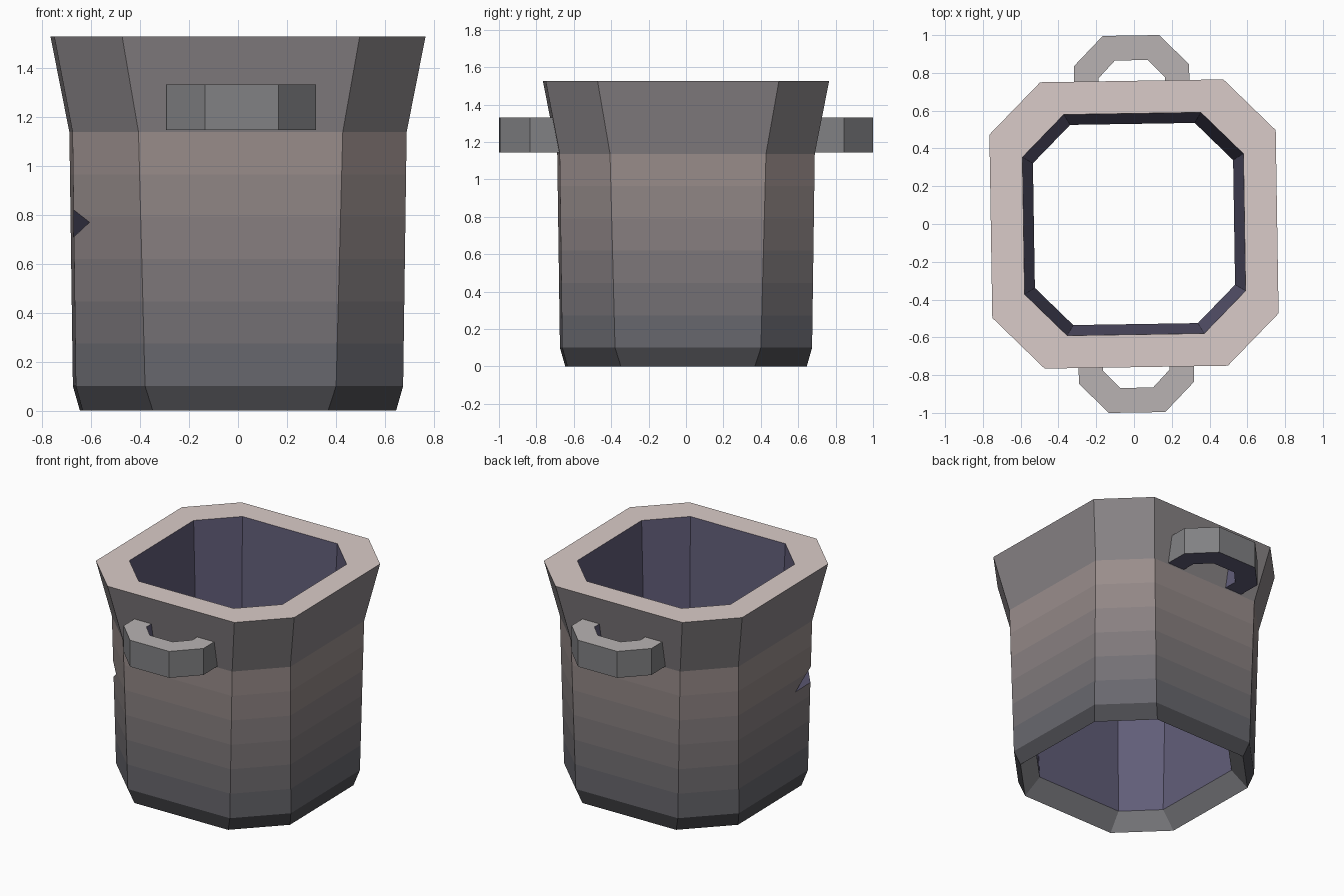
import bpy, bmesh, math
from mathutils import Matrix, Vector

if "Cube" in bpy.data.objects:
    bpy.data.objects.remove(bpy.data.objects["Cube"])

TURN = Matrix.Rotation(math.radians(0.9), 4, 'Z')  # slight twist of the whole pot


def material(name, rgb):
    mat = bpy.data.materials.new(name)
    mat.diffuse_color = (*rgb, 1)
    mat.use_nodes = True
    mat.node_tree.nodes["Principled BSDF"].inputs["Base Color"].default_value = mat.diffuse_color
    return mat


def finish(bm, name, mats, matrix=TURN):
    bmesh.ops.recalc_face_normals(bm, faces=bm.faces[:])
    bm.transform(matrix)
    mesh = bpy.data.meshes.new(name)
    for mat in mats:
        mesh.materials.append(mat)
    bm.to_mesh(mesh)
    bm.free()
    obj = bpy.data.objects.new(name, mesh)
    bpy.context.collection.objects.link(obj)
    return obj


def octagon(bm, a, b, z):
    """Ring of a square with cut corners: half size a, half flat b."""
    pts = [(a, -b), (a, b), (b, a), (-b, a), (-a, b), (-a, -b), (-b, -a), (b, -a)]
    return [bm.verts.new((x, y, z)) for x, y in pts]


# Colours: the body darkens towards its foot
BANDS = 6
low_rgb, high_rgb = Vector((0.12, 0.125, 0.145)), Vector((0.34, 0.28, 0.27))
inside = material("inside", (0.12, 0.11, 0.19))
mats = [material("foot", (0.075, 0.075, 0.085))]
mats += [material(f"body_{k}", low_rgb.lerp(high_rgb, (k + 0.5) / BANDS)) for k in range(BANDS)]
mats += [material("collar", (0.25, 0.23, 0.24)), material("rim", (0.70, 0.60, 0.58)),
         inside, material("underside", (0.27, 0.27, 0.29))]

# Pot: outer wall, flared collar, flat rim, inner wall and open underside
wall_low, wall_high = Vector((0.668, 0.39, 0.10)), Vector((0.682, 0.417, 1.137))
profile = [(0.640, 0.358, 0)]
profile += [wall_low.lerp(wall_high, k / BANDS) for k in range(BANDS + 1)]
profile += [(0.758, 0.485, 1.527), (0.585, 0.363, 1.527), (0.53, 0.33, 0.10)]
bm = bmesh.new()
rings = [octagon(bm, *p) for p in profile]
for k, low in enumerate(rings):
    high = rings[(k + 1) % len(rings)]
    for i in range(8):
        j = (i + 1) % 8
        bm.faces.new((low[i], low[j], high[j], high[i])).material_index = k
pot = finish(bm, "pot_body", mats)

# Chip in the front left corner edge
bm = bmesh.new()
for co in [(-0.605, -0.485, 0.77), (-0.68, -0.22, 0.70), (-0.69, -0.41, 0.84),
           (-0.69, -0.41, 0.69), (-0.80, -0.55, 0.77)]:
    bm.verts.new(co)
bmesh.ops.convex_hull(bm, input=bm.verts[:])
for f in bm.faces:
    f.material_index = mats.index(inside)
chip = finish(bm, "chip_cutter", mats, Matrix.Identity(4))
chip.hide_render = True
chip.hide_set(True)
cut = pot.modifiers.new("chip", 'BOOLEAN')
cut.operation = 'DIFFERENCE'
cut.solver = 'EXACT'
cut.object = chip

# Handles: angular loops on the back and front, ends sunk into the wall
outer = [(0.305, 0.66), (0.305, 0.84), (0.15, 0.998)]
inner = [(0.175, 0.66), (0.175, 0.775), (0.0875, 0.867)]
handle_mats = [material("handle_side", (0.22, 0.22, 0.23)),
               material("handle_top", (0.48, 0.45, 0.45)), inside]
SIDE_MATS = (0, 1, 2, 2)  # outer, top, inner, underside


def mirrored(half):
    return half + [(-x, y) for x, y in reversed(half)]


def handle(name, angle):
    bm = bmesh.new()
    sections = []
    for (ox, oy), (ix, iy) in zip(mirrored(outer), mirrored(inner)):
        sections.append([bm.verts.new(c) for c in
                         ((ox, oy, 1.145), (ox, oy, 1.33), (ix, iy, 1.33), (ix, iy, 1.145))])
    for s, t in zip(sections, sections[1:]):
        for i in range(4):
            j = (i + 1) % 4
            bm.faces.new((s[i], s[j], t[j], t[i])).material_index = SIDE_MATS[i]
    bm.faces.new(sections[0])
    bm.faces.new(sections[-1])
    return finish(bm, name, handle_mats, TURN @ Matrix.Rotation(angle, 4, 'Z'))


handle("back_handle", 0)
handle("front_handle", math.pi)
